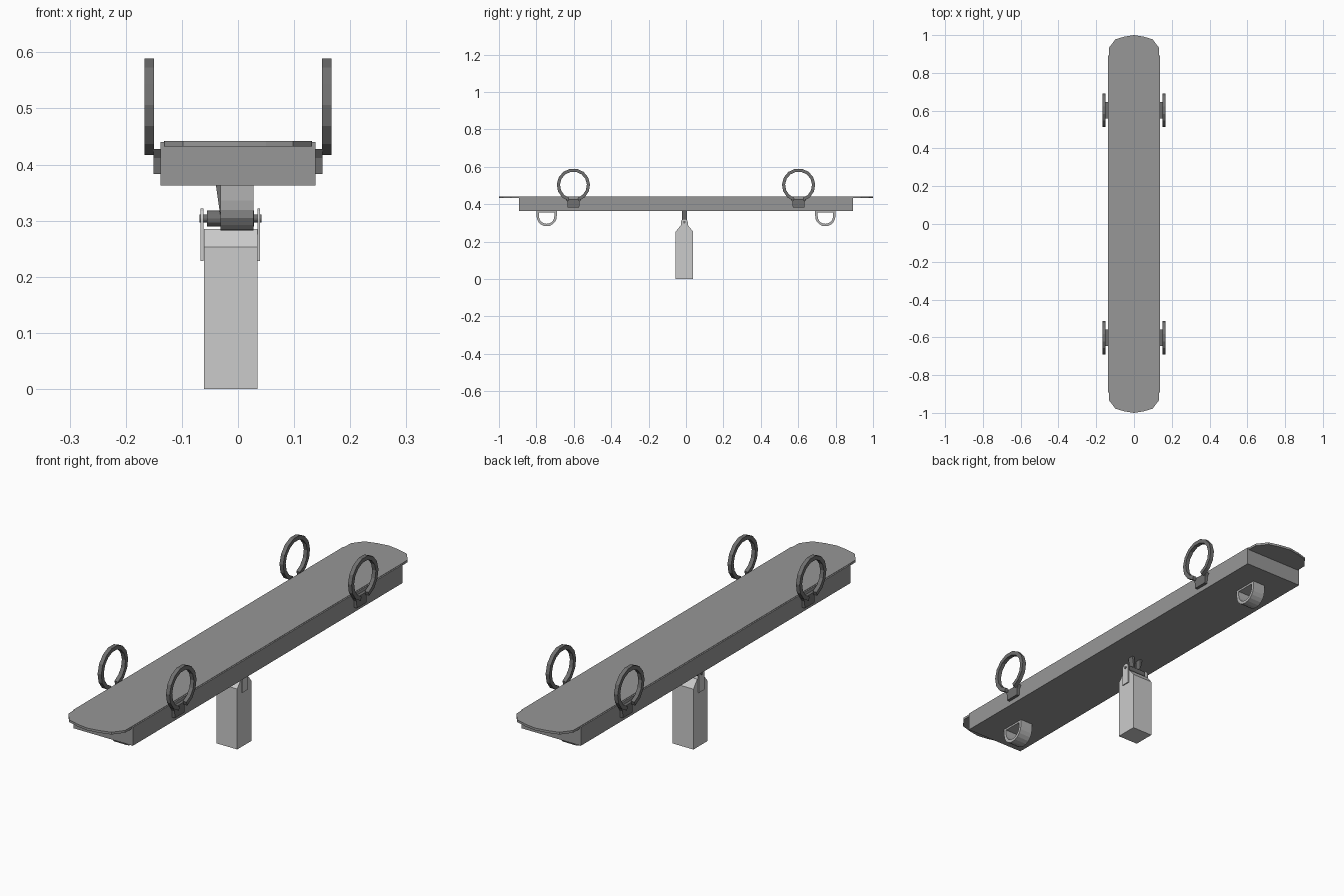
import bpy, bmesh, math

if "Cube" in bpy.data.objects:
    bpy.data.objects.remove(bpy.data.objects["Cube"])

CX, CY = -0.0135, -0.0085   # pivot axis position
PIVOT_Z = 0.304


def grey(name, v):
    m = bpy.data.materials.new(name)
    m.diffuse_color = (v, v, v, 1)
    m.use_nodes = True
    m.node_tree.nodes["Principled BSDF"].inputs["Base Color"].default_value = m.diffuse_color
    return m


BOARD, HANDLE, STEEL, RUBBER = (grey("board_grey", 0.31), grey("handle_grey", 0.16),
                                grey("steel_grey", 0.65), grey("bumper_grey", 0.45))


def prism(name, pts, lo, hi, axis, mat):
    """Extrude a 2D profile along an axis: x -> (y,z), y -> (x,z), z -> (x,y)."""
    def place(p, d):
        return {'x': (d, p[0], p[1]), 'y': (p[0], d, p[1]), 'z': (p[0], p[1], d)}[axis]
    bm = bmesh.new()
    a = [bm.verts.new(place(p, lo)) for p in pts]
    b = [bm.verts.new(place(p, hi)) for p in pts]
    bm.faces.new(a)
    bm.faces.new(b[::-1])
    n = len(pts)
    for i in range(n):
        j = (i + 1) % n
        bm.faces.new((a[i], a[j], b[j], b[i]))
    bmesh.ops.recalc_face_normals(bm, faces=bm.faces)
    me = bpy.data.meshes.new(name)
    bm.to_mesh(me)
    bm.free()
    me.materials.append(mat)
    ob = bpy.data.objects.new(name, me)
    bpy.context.collection.objects.link(ob)
    return ob


def rect(a0, a1, b0, b1):
    return [(a0, b0), (a1, b0), (a1, b1), (a0, b1)]


def arc(cx, cy, r, start, end, steps):
    return [(cx + r * math.cos(math.radians(start + (end - start) * i / steps)),
             cy + r * math.sin(math.radians(start + (end - start) * i / steps)))
            for i in range(steps + 1)]


# Beam and the thin seat plate with rounded ends
prism("beam", rect(-0.138, 0.138, 0.363, 0.44), -0.893, 0.893, 'y', BOARD)
end = [(0.132, 0.90), (0.131, 0.935), (0.098, 0.978), (0.05, 0.992), (0, 1.0)]
half = end + [(-x, y) for x, y in end[-2::-1]]
prism("seat_plate", half + [(-x, -y) for x, y in half], 0.432, 0.4415, 'z', BOARD)

# Hoop handles, open at the bottom, and their mounting blocks
for sy in (-1, 1):
    for sx in (-1, 1):
        y = 0.602 * sy
        tag = ("front" if sy < 0 else "back") + ("_left" if sx < 0 else "_right")
        hoop = arc(y, 0.502, 0.089, -72, 252, 13) + arc(y, 0.502, 0.072, 252, -72, 13)
        prism("handle_" + tag, hoop, sx * 0.15, sx * 0.167, 'x', HANDLE)
        block = [(y - 0.031, 0.383), (y + 0.031, 0.383), (y + 0.033, 0.412),
                 (y + 0.043, 0.428), (y - 0.043, 0.428), (y - 0.033, 0.412)]
        prism("handle_mount_" + tag, block, sx * 0.136, sx * 0.151, 'x', HANDLE)

# U-shaped bumpers under both ends
for sy, tag in ((-1, "front"), (1, "back")):
    y = 0.745 * sy
    outer = [(y - 0.054, 0.364)] + arc(y, 0.336, 0.054, 180, 360, 10) + [(y + 0.054, 0.364)]
    inner = [(y + 0.041, 0.364)] + arc(y, 0.336, 0.041, 360, 180, 10) + [(y - 0.041, 0.364)]
    prism("bumper_" + tag, outer + inner, -0.031, 0.028, 'x', RUBBER)
    prism("bumper_strap_" + tag, rect(y - 0.045, y + 0.045, 0.355, 0.364),
          -0.031, 0.028, 'x', RUBBER)

# Post with a chamfered head
post = [(CY - 0.0465, 0), (CY + 0.0465, 0), (CY + 0.0465, 0.253),
        (CY + 0.021, 0.285), (CY - 0.021, 0.285), (CY - 0.0465, 0.253)]
prism("post", post, -0.061, 0.035, 'x', STEEL)

# Pivot cheeks, pin, sleeve and hanger prongs
cheek = [(CY - 0.018, 0.228), (CY + 0.018, 0.228)] + arc(CY, PIVOT_Z, 0.018, 0, 180, 8)
for sx, tag in ((-1, "left"), (1, "right")):
    prism("pivot_cheek_" + tag, cheek, CX + sx * 0.048, CX + sx * 0.053, 'x', STEEL)
    prong = [(CX + sx * 0.026, 0.364), (CX + sx * 0.016, 0.364),
             (CX + sx * 0.013, 0.308), (CX + sx * 0.018, 0.308)]
    prism("hanger_prong_" + tag, prong, CY - 0.013, CY + 0.013, 'y', HANDLE)
prism("pivot_pin", arc(CY, PIVOT_Z, 0.007, 0, 330, 11), CX - 0.0555, CX + 0.0555, 'x', HANDLE)
prism("pivot_sleeve", arc(CY, PIVOT_Z, 0.0145, 0, 330, 11), CX - 0.042, CX + 0.042, 'x', HANDLE)
